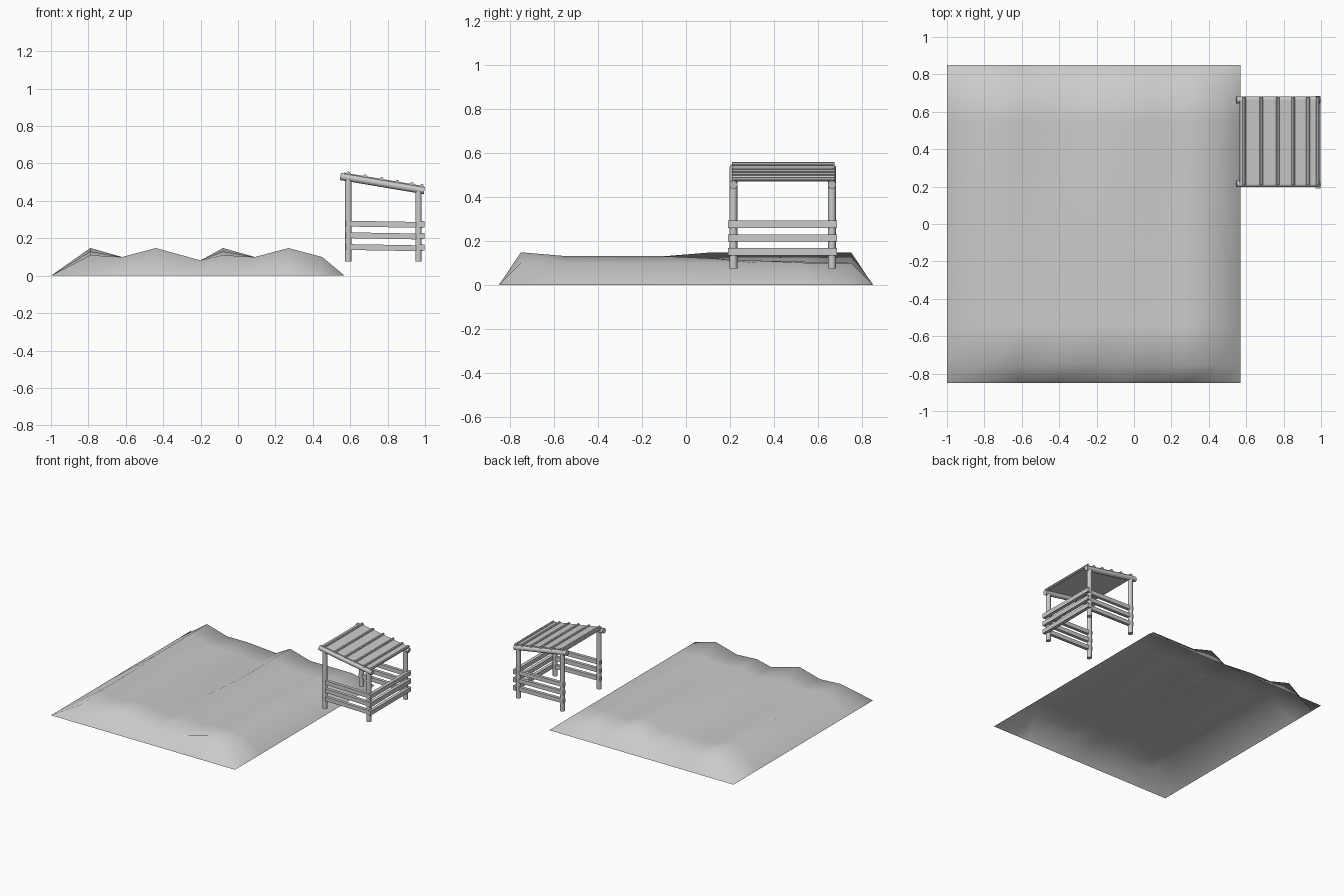
import bpy, math
from mathutils import Vector

if "Cube" in bpy.data.objects:
    bpy.data.objects.remove(bpy.data.objects["Cube"])

def mesh_object(name, verts, faces):
    me = bpy.data.meshes.new(name)
    me.from_pydata(verts, [], faces)
    ob = bpy.data.objects.new(name, me)
    bpy.context.collection.objects.link(ob)
    return ob

def pole(name, a, b, r, sides=10):
    a, b = Vector(a), Vector(b)
    d = b - a
    bpy.ops.mesh.primitive_cylinder_add(vertices=sides, radius=r, depth=d.length, location=(a + b) / 2)
    ob = bpy.context.object
    ob.name = name
    ob.rotation_euler = d.to_track_quat('Z', 'Y').to_euler()
    bpy.ops.object.shade_smooth_by_angle(angle=math.radians(40))
    return ob

def board(name, centre, size, rot=(0, 0, 0)):
    bpy.ops.mesh.primitive_cube_add(size=1, location=centre, rotation=rot)
    ob = bpy.context.object
    ob.name = name
    ob.scale = size
    return ob

# Ploughed ground: open sheet, ridges along y, alternate ridges high at opposite ends
xs = [-1, -0.79, -0.62, -0.44, -0.2, -0.08, 0.09, 0.27, 0.45, 0.57]
ys = [-0.85, -0.75, -0.54, -0.1, 0.12, 0.32, 0.54, 0.75, 0.85]
ridge_a = [0, 0.11, 0.13, 0.13, 0.148, 0.148, 0.148, 0.148, 0]
ridge_b = [0, 0.148, 0.13, 0.13, 0.12, 0.11, 0.105, 0.10, 0]
furrow = [0] + [0.10] * 7 + [0]
middle = [0] + [0.082] * 7 + [0]
edge = [0] * 9
cols = [edge, ridge_a, furrow, ridge_b, middle, ridge_a, furrow, ridge_b, furrow, edge]
n = len(ys)
verts = [(x, y, cols[i][j]) for i, x in enumerate(xs) for j, y in enumerate(ys)]
faces = [(i * n + j, (i + 1) * n + j, (i + 1) * n + j + 1, i * n + j + 1)
         for i in range(len(xs) - 1) for j in range(n - 1)]
ground = mesh_object("ploughed_ground", verts, faces)
ground.data.shade_smooth()

# Shelter frame
X0, X1, Y0, Y1 = 0.59, 0.965, 0.215, 0.663
tilt = math.atan2(0.075, 0.445)
def roof_z(x):
    return 0.53 - (x - 0.55) * math.tan(tilt)

for y in (Y0, Y1):
    for x in (X0, X1):
        pole("post", (x, y, 0.075), (x, y, roof_z(x)), 0.018)
    pole("roof_beam", (0.547, y, roof_z(0.547)), (0.996, y, roof_z(0.996)), 0.019)

# Rails on the front, back and right; left side stays open
for z in (0.275, 0.213, 0.15):
    for y in (Y0, Y1):
        board("side_rail", (0.78, y, z), (0.415, 0.024, 0.031), (0, math.radians(1), 0))
    board("end_rail", (0.984, 0.438, z), (0.026, 0.495, 0.033))

# Roof sheet with round battens
yc = (Y0 + Y1) / 2
board("roof_sheet", (0.775, yc, roof_z(0.775) + 0.018), (0.425, 0.455, 0.012), (0, tilt, 0))
for x in (0.59, 0.68, 0.768, 0.852, 0.93, 0.983):
    z = roof_z(x) + 0.024
    pole("roof_batten", (x, 0.208, z), (x, 0.675, z), 0.01, 8)
